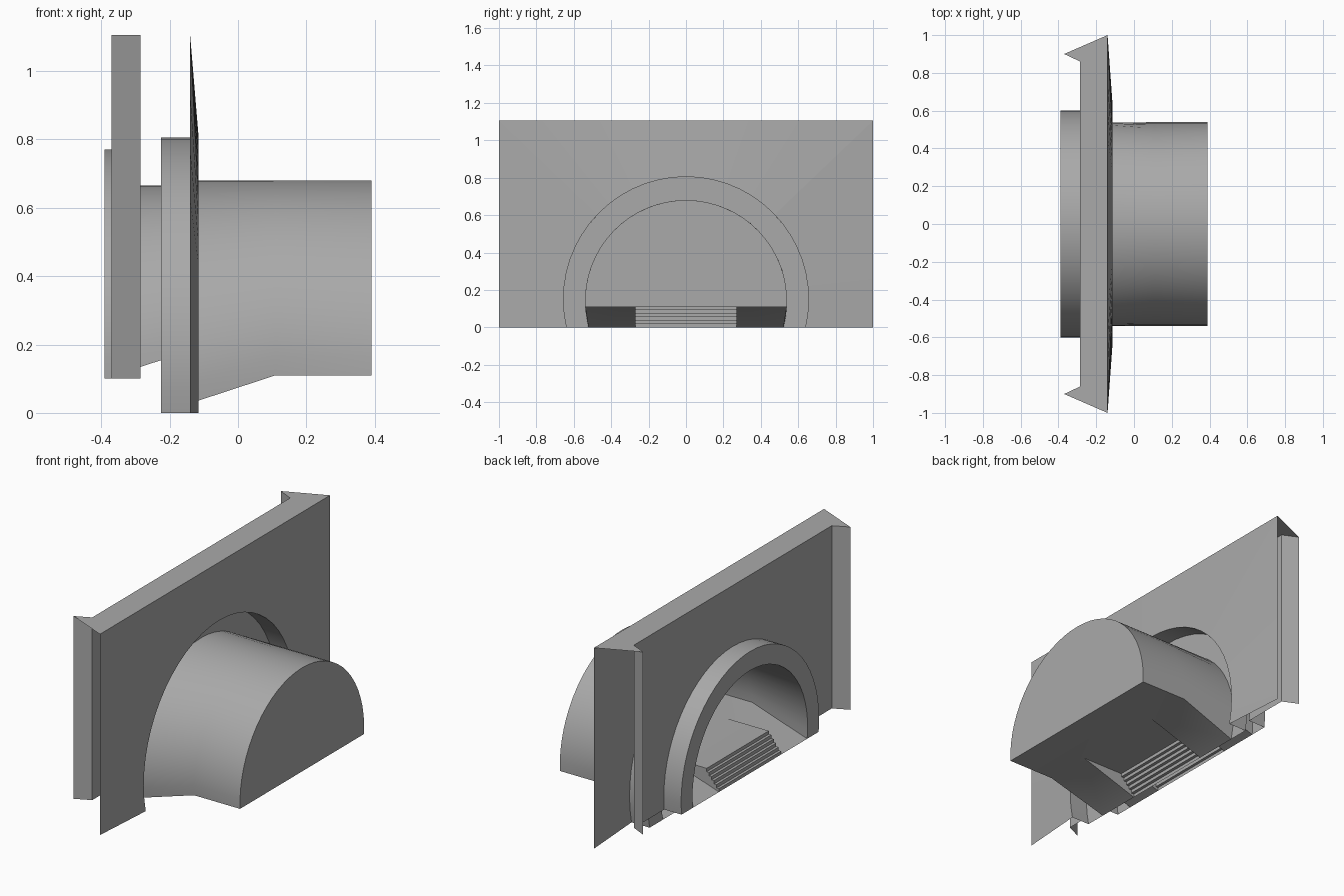
import bpy, bmesh, math
from mathutils import Vector

if "Cube" in bpy.data.objects:
    bpy.data.objects.remove(bpy.data.objects["Cube"], do_unlink=True)

grey = bpy.data.materials.new("plain_grey")
grey.use_nodes = True
COLOUR = (0.4, 0.4, 0.4, 1)
grey.diffuse_color = COLOUR
grey.node_tree.nodes["Principled BSDF"].inputs["Base Color"].default_value = COLOUR

SEGS = 32
STAIR = 0.27   # half width of the stairs


def build(name, faces, facing, smooth=True):
    """Join faces into one sheet whose overall normal looks along facing."""
    bm = bmesh.new()
    for f in faces:
        bm.faces.new([bm.verts.new(p) for p in f])
    bmesh.ops.remove_doubles(bm, verts=bm.verts, dist=0.0005)
    bmesh.ops.recalc_face_normals(bm, faces=bm.faces)
    bm.normal_update()
    total = sum((f.normal * f.calc_area() for f in bm.faces), Vector())
    if total.dot(Vector(facing)) < 0:
        bmesh.ops.reverse_faces(bm, faces=bm.faces)
    mesh = bpy.data.meshes.new(name)
    bm.to_mesh(mesh)
    bm.free()
    mesh.materials.append(grey)
    ob = bpy.data.objects.new(name, mesh)
    bpy.context.collection.objects.link(ob)
    if smooth:
        bpy.ops.object.select_all(action="DESELECT")
        ob.select_set(True)
        bpy.context.view_layer.objects.active = ob
        bpy.ops.object.shade_smooth_by_angle(angle=math.radians(30))
    return ob


def arch_angles(r, cz, base):
    low = math.asin((base - cz) / r)
    return [low + (math.pi - 2 * low) * i / SEGS for i in range(SEGS + 1)]


def arch(x, r, cz, base):
    return [(x, r * math.cos(a), cz + r * math.sin(a)) for a in arch_angles(r, cz, base)]


def loft(a, b):
    return [(a[i], a[i + 1], b[i + 1], b[i]) for i in range(len(a) - 1)]


def panel(name, r, cz, base, x_arch, x_edge, half, top, facing):
    """Rectangular wall around an arched opening."""
    corner = math.atan2(top - cz, half)
    angles = sorted(arch_angles(r, cz, base) + [corner, math.pi - corner])
    inner, outer = [], []
    for a in angles:
        c, s = math.cos(a), math.sin(a)
        inner.append((x_arch, r * c, cz + r * s))
        t = half / max(abs(c), 1e-6)
        if s > 0:
            t = min(t, (top - cz) / s)
        outer.append((x_edge, t * c, max(base, cz + t * s)))
    for i in (0, -1):
        outer[i] = (x_edge, outer[i][1], base)
    build(name, loft(inner, outer), facing, smooth=False)


def tunnel(name, r, cz, foot, kink, end, stair_top, facing, steps=6):
    """Closed arched tunnel: ramped floor with a flight of stairs let into it."""
    (x0, z0), (x1, z1) = foot, kink
    a, b, c = arch(x0, r, cz, z0), arch(x1, r, cz, z1), arch(end, r, cz, z1)
    faces = loft(a, b) + loft(b, c) + [c]
    # stair outline, riser then tread
    line = [(x0, z0)]
    for i in range(steps):
        z = z0 + (z1 - z0) * (i + 1) / steps
        line.append((line[-1][0], z))
        if i < steps - 1:
            line.append((x0 + (stair_top - x0) * (i + 1) / (steps - 1), z))
    for (xa, za), (xb, zb) in zip(line, line[1:]):
        faces.append([(xa, -STAIR, za), (xa, STAIR, za), (xb, STAIR, zb), (xb, -STAIR, zb)])
    # ramps and the cheeks beside the stairs
    for side, k in ((1, 0), (-1, -1)):
        y = side * STAIR
        faces.append([a[k], b[k], (x1, y, z1), (x0, y, z0)])
        faces.append([(x, y, z) for x, z in line] + [(x1, y, z1)])
    # landing
    xt = line[-1][0]
    faces.append([(xt, -STAIR, z1), (xt, STAIR, z1), (x1, STAIR, z1), (x1, -STAIR, z1)])
    faces.append([b[0], (x1, STAIR, z1), (x1, -STAIR, z1), b[-1], c[-1], c[0]])
    build(name, faces, facing)


def collar(name, r_out, cz_out, r_in, cz_in, x_wall, x_ring, base, facing):
    """Arched sleeve from a wall to a flat ring around the tunnel mouth."""
    rim = arch(x_ring, r_out, cz_out, base)
    faces = loft(arch(x_wall, r_out, cz_out, base), rim)
    faces += loft(rim, arch(x_ring, r_in, cz_in, base))
    build(name, faces, facing)


FRONT, BACK = (1, 0, 0), (-1, 0, 0)

# outer side
panel("outer_wall", 0.655, 0.15, 0, -0.115, -0.14, 1, 1.105, FRONT)
collar("outer_recess", 0.655, 0.15, 0.54, 0.14, -0.115, -0.225, 0, FRONT)
tunnel("outer_tunnel", 0.54, 0.14, (-0.225, 0), (0.11, 0.11), 0.39, -0.14, FRONT)

# inner side
panel("inner_wall", 0.6, 0.17, 0.1, -0.285, -0.285, 0.86, 1.105, BACK)
collar("inner_collar", 0.6, 0.17, 0.5, 0.165, -0.285, -0.39, 0.1, BACK)
tunnel("inner_tunnel", 0.5, 0.165, (-0.39, 0.1), (-0.055, 0.21), 0.33, -0.315, BACK)

# side returns and top cap
for side, label in ((1, "back"), (-1, "front")):
    ends = [(-0.285, 0.86 * side), (-0.37, 0.9 * side)]
    build(label + "_return", [[(x, y, z) for (x, y), z in zip(ends + ends[::-1], (0.1, 0.1, 1.105, 1.105))]],
          (0, -side, 0), smooth=False)
half = [(-0.14, 1), (-0.37, 0.9), (-0.285, 0.86)]
outline = half + [(x, -y) for x, y in reversed(half)]
build("top_cap", [[(x, y, 1.105) for x, y in outline]], (0, 0, 1), smooth=False)
